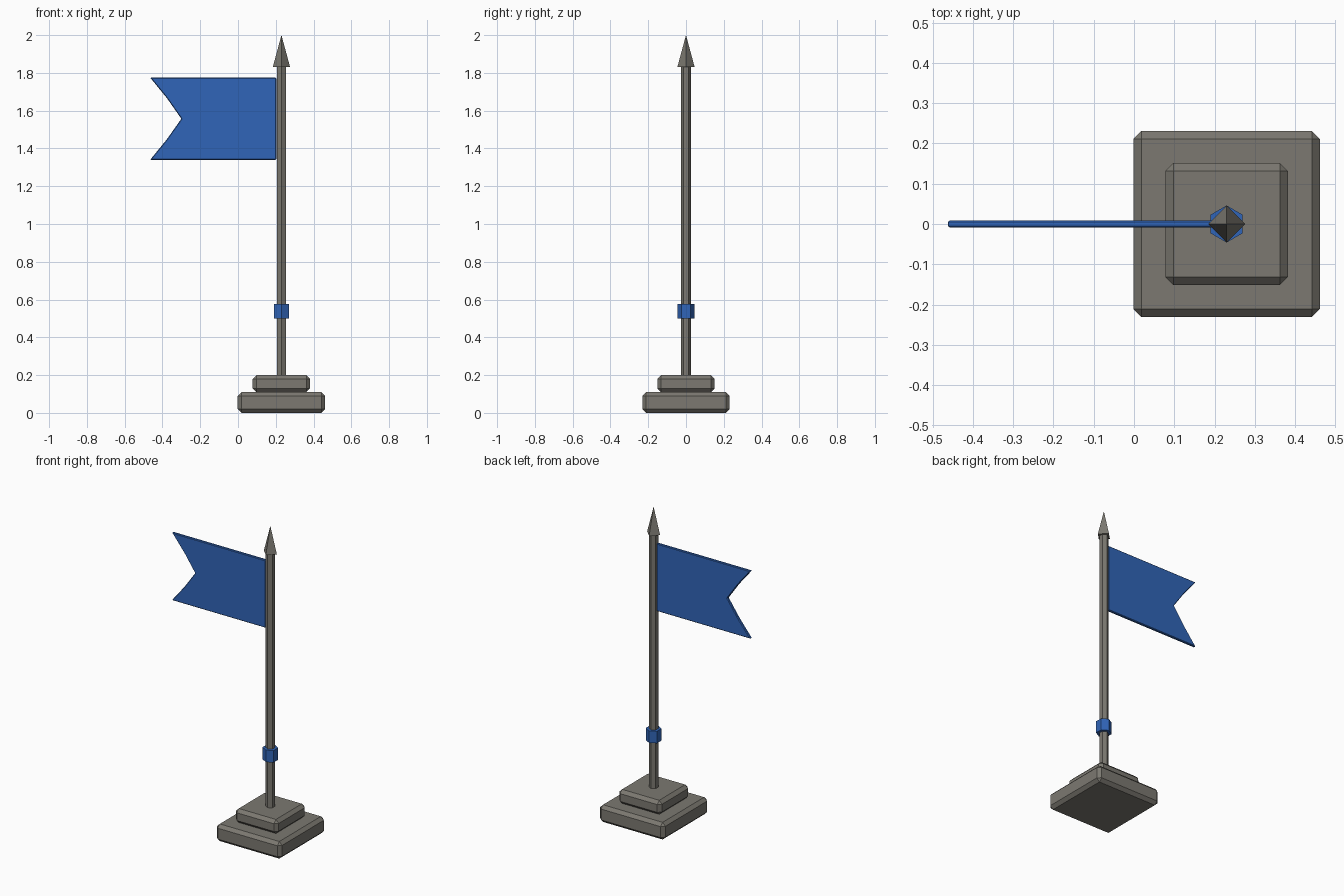
import bpy, bmesh
from math import pi

if "Cube" in bpy.data.objects:
    bpy.data.objects.remove(bpy.data.objects["Cube"])

POLE_X = 0.23


def material(name, color):
    mat = bpy.data.materials.new(name)
    mat.diffuse_color = (*color, 1)
    mat.use_nodes = True
    mat.node_tree.nodes["Principled BSDF"].inputs["Base Color"].default_value = mat.diffuse_color
    return mat


STONE = material("warm_grey", (0.2, 0.19, 0.165))
BLUE = material("blue", (0.03, 0.13, 0.48))


def finish(obj, name, mat, bevel=0):
    obj.name = name
    obj.data.materials.append(mat)
    if bevel:
        mod = obj.modifiers.new("chamfer", 'BEVEL')
        mod.width = bevel
        mod.segments = 1
        mod.limit_method = 'ANGLE'
    return obj


def slab(name, size, z0, z1):
    bpy.ops.mesh.primitive_cube_add(size=1, location=(POLE_X, 0, (z0 + z1) / 2))
    obj = bpy.context.object
    obj.scale = (size, size, z1 - z0)
    bpy.ops.object.transform_apply(location=False, rotation=False, scale=True)
    return finish(obj, name, STONE, 0.02)


def prism(name, sides, r0, r1, z0, z1, mat):
    # first vertex points along +y
    bpy.ops.mesh.primitive_cone_add(vertices=sides, radius1=r0, radius2=r1,
                                    depth=z1 - z0, location=(POLE_X, 0, (z0 + z1) / 2))
    return finish(bpy.context.object, name, mat)


# Stepped base
slab("base_lower", 0.463, 0.0, 0.11)
slab("base_upper", 0.304, 0.11, 0.2)

# Hexagonal pole, collar and four-sided spear tip
prism("pole", 6, 0.027, 0.027, 0.19, 1.84, STONE)
prism("collar", 6, 0.046, 0.046, 0.5, 0.577, BLUE)
prism("spear_tip", 4, 0.046, 0.0, 1.83, 2.0, STONE)

# Swallow-tailed flag
outline = [(0.203, 1.34), (0.203, 1.775), (-0.465, 1.775), (-0.377, 1.667),
           (-0.30, 1.557), (-0.377, 1.448), (-0.465, 1.34)]
bm = bmesh.new()
face = bm.faces.new([bm.verts.new((x, -0.009, z)) for x, z in outline])
ext = bmesh.ops.extrude_face_region(bm, geom=[face])
moved = [v for v in ext["geom"] if isinstance(v, bmesh.types.BMVert)]
bmesh.ops.translate(bm, verts=moved, vec=(0, 0.018, 0))
bmesh.ops.recalc_face_normals(bm, faces=bm.faces)
mesh = bpy.data.meshes.new("flag")
bm.to_mesh(mesh)
bm.free()
flag = bpy.data.objects.new("flag", mesh)
bpy.context.collection.objects.link(flag)
finish(flag, "flag", BLUE, 0.004).modifiers["chamfer"].angle_limit = pi / 4
